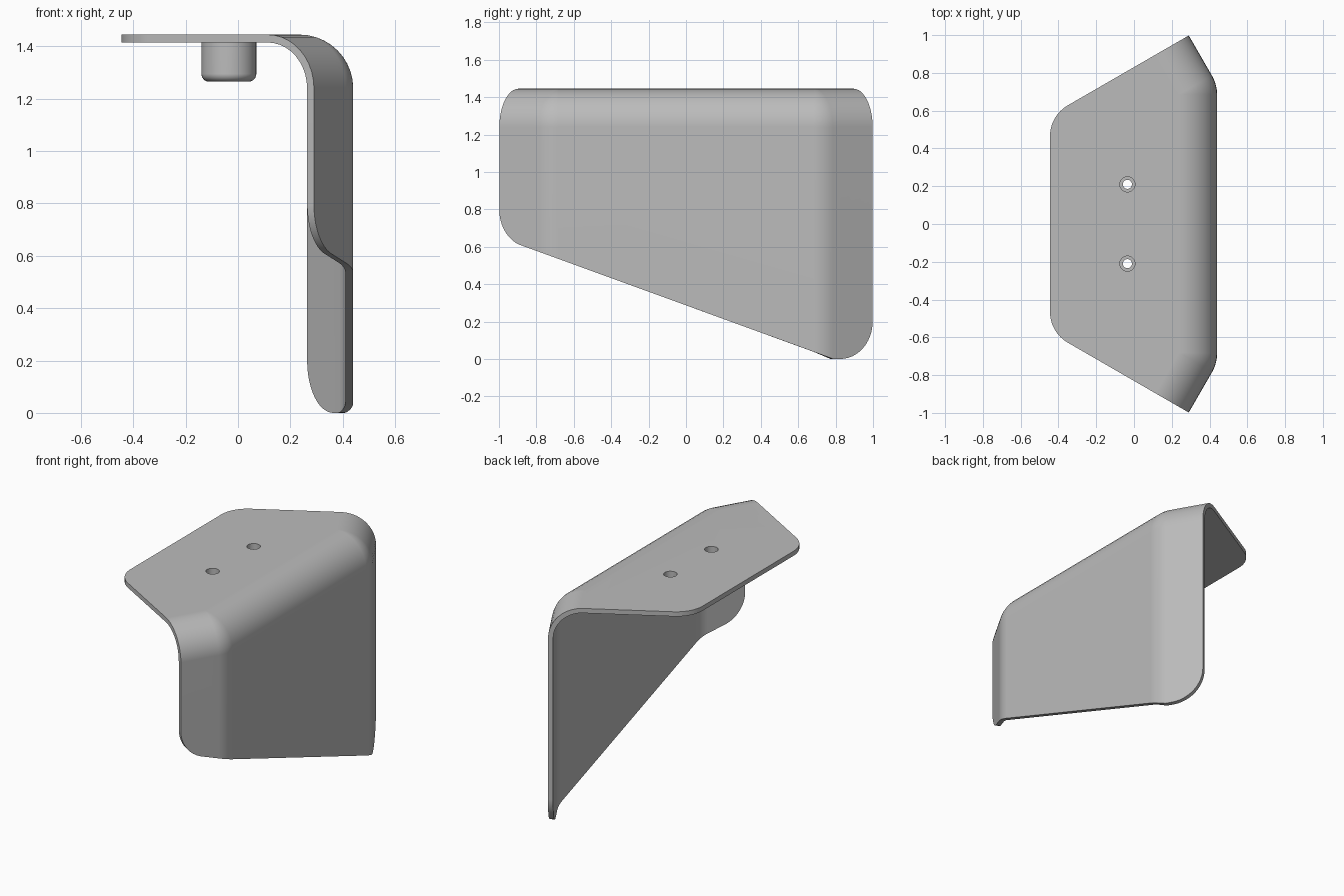
import bpy, bmesh, math
from mathutils import Vector

if "Cube" in bpy.data.objects:
    bpy.data.objects.remove(bpy.data.objects["Cube"], do_unlink=True)

# Main dimensions
TOP, THICK, R = 1.445, 0.03, 0.205
WALL_X, EDGE_X = 0.44, -0.445
HOLE_X, HOLE_Y = -0.035, 0.21
OUT = Vector((math.cos(math.pi / 6), 0.5))       # outward direction of the bent end
ALONG = Vector((0.5, -OUT.x))                    # from the end towards the wall
END = Vector((0.29, 0.998))
BEND = END + ALONG * ((WALL_X - END.x) / 0.5)    # sharp corner before rounding
TANGENT = R * math.tan(math.pi / 12)

grey = bpy.data.materials.new("light grey")
grey.use_nodes = True
grey.diffuse_color = (0.5, 0.5, 0.5, 1)
grey.node_tree.nodes["Principled BSDF"].inputs["Base Color"].default_value = (0.5, 0.5, 0.5, 1)


def make_object(name, bm):
    mesh = bpy.data.meshes.new(name)
    bm.to_mesh(mesh)
    bm.free()
    ob = bpy.data.objects.new(name, mesh)
    bpy.context.collection.objects.link(ob)
    mesh.materials.append(grey)
    return ob


def activate(ob):
    bpy.ops.object.select_all(action='DESELECT')
    ob.select_set(True)
    bpy.context.view_layer.objects.active = ob


def lathe(name, profile, x, y, steps=40):
    bm = bmesh.new()
    verts = [bm.verts.new((x + r, y, z)) for r, z in profile]
    edges = [bm.edges.new(pair) for pair in zip(verts, verts[1:])]
    bmesh.ops.spin(bm, geom=verts + edges, cent=(x, y, 0), axis=(0, 0, 1),
                   angle=2 * math.pi, steps=steps, use_duplicate=False)
    bmesh.ops.remove_doubles(bm, verts=bm.verts, dist=1e-5)
    bmesh.ops.recalc_face_normals(bm, faces=bm.faces)
    return make_object(name, bm)


# Plan of the wall: (point, outward normal, distance from its end)
def half_path():
    result = []
    for i in range(13):
        d = 0.2 * (1 - math.cos(i / 12 * math.pi / 2))
        result.append((END + ALONG * d, OUT, d))
    centre = BEND - ALONG * TANGENT - OUT * R
    for i in range(9):
        a = math.radians(30 * (1 - i / 8))
        n = Vector((math.cos(a), math.sin(a)))
        result.append((centre + n * R, n, 1))
    return result


# Lower outline: a slope with a rounded corner at each end
def bottom(y, d):
    slope = max(0, 0.01 + (0.76 - y) * 0.364)
    drop = math.sqrt(max(0, 0.04 - (0.2 - d) ** 2))
    if y > 0 and d < 0.2:
        return max(slope, 0.2 - drop)
    if y < 0 and d < 0.14:
        return max(slope, 0.795 - drop)
    return slope


back = half_path()
front = [(Vector((p.x, -p.y)), Vector((n.x, -n.y)), d) for p, n, d in back]
path = front + back[::-1]

# Outer skin: wall and rounded upper edge
bm = bmesh.new()
columns = []
for p, n, d in path:
    col = [bm.verts.new((p.x, p.y, bottom(p.y, d)))]
    for i in range(11):
        a = i / 10 * math.pi / 2
        q = p - n * (R * (1 - math.cos(a)))
        col.append(bm.verts.new((q.x, q.y, TOP - R + R * math.sin(a))))
    columns.append(col)
for a, b in zip(columns, columns[1:]):
    for i in range(len(a) - 1):
        bm.faces.new((a[i], b[i], b[i + 1], a[i + 1]))

# Flat top with two rounded outer corners
inner = back[0][0] - OUT * R
corner = inner - OUT * ((inner.x - EDGE_X) / OUT.x)
corner_r = 0.19
cx = EDGE_X + corner_r
cy = corner.y - corner_r * math.tan(math.pi / 6)
arc = []
for i in range(13):
    a = math.radians(120 + 60 * i / 12)
    arc.append((cx + corner_r * math.cos(a), cy + corner_r * math.sin(a)))
outline = arc + [(x, -y) for x, y in arc[::-1]]
rim = [bm.verts.new((x, y, TOP)) for x, y in outline]
bm.faces.new([c[-1] for c in columns] + rim)
bmesh.ops.remove_doubles(bm, verts=bm.verts, dist=1e-4)
bmesh.ops.recalc_face_normals(bm, faces=bm.faces)
if max(bm.faces, key=lambda f: f.calc_area() * abs(f.normal.z)).normal.z < 0:
    bmesh.ops.reverse_faces(bm, faces=bm.faces)
bracket = make_object("bent_bracket", bm)

shell = bracket.modifiers.new("thickness", 'SOLIDIFY')
shell.thickness, shell.offset = THICK, -1
shell.use_even_offset = True
shell.use_quality_normals = True
activate(bracket)
bpy.ops.object.modifier_apply(modifier=shell.name)

# Bosses with stepped bores, and the holes above them
round_edge = [(0.075 + 0.03 * math.sin(a), 1.295 - 0.03 * math.cos(a))
              for a in (i / 6 * math.pi / 2 for i in range(7))]
boss_profile = [(0.04, 1.42), (0.04, 1.295), (0.024, 1.295), (0.024, 1.265)]
boss_profile += round_edge + [(0.105, 1.42)]
parts = [bracket]
for name, y in (("front", -HOLE_Y), ("back", HOLE_Y)):
    parts.append(lathe(name + "_boss", boss_profile, HOLE_X, y))
    cutter = lathe(name + "_hole_cutter", [(0, 1.35), (0.04, 1.35), (0.04, 1.5), (0, 1.5)], HOLE_X, y)
    cutter.hide_render = True
    cut = bracket.modifiers.new(name + "_hole", 'BOOLEAN')
    cut.operation, cut.solver, cut.object = 'DIFFERENCE', 'EXACT', cutter
    activate(bracket)
    bpy.ops.object.modifier_apply(modifier=cut.name)
    bpy.data.objects.remove(cutter, do_unlink=True)

for ob in parts:
    activate(ob)
    bpy.ops.object.shade_smooth_by_angle(angle=math.radians(30))
    weighted = ob.modifiers.new("even_shading", 'WEIGHTED_NORMAL')
    weighted.keep_sharp = True
